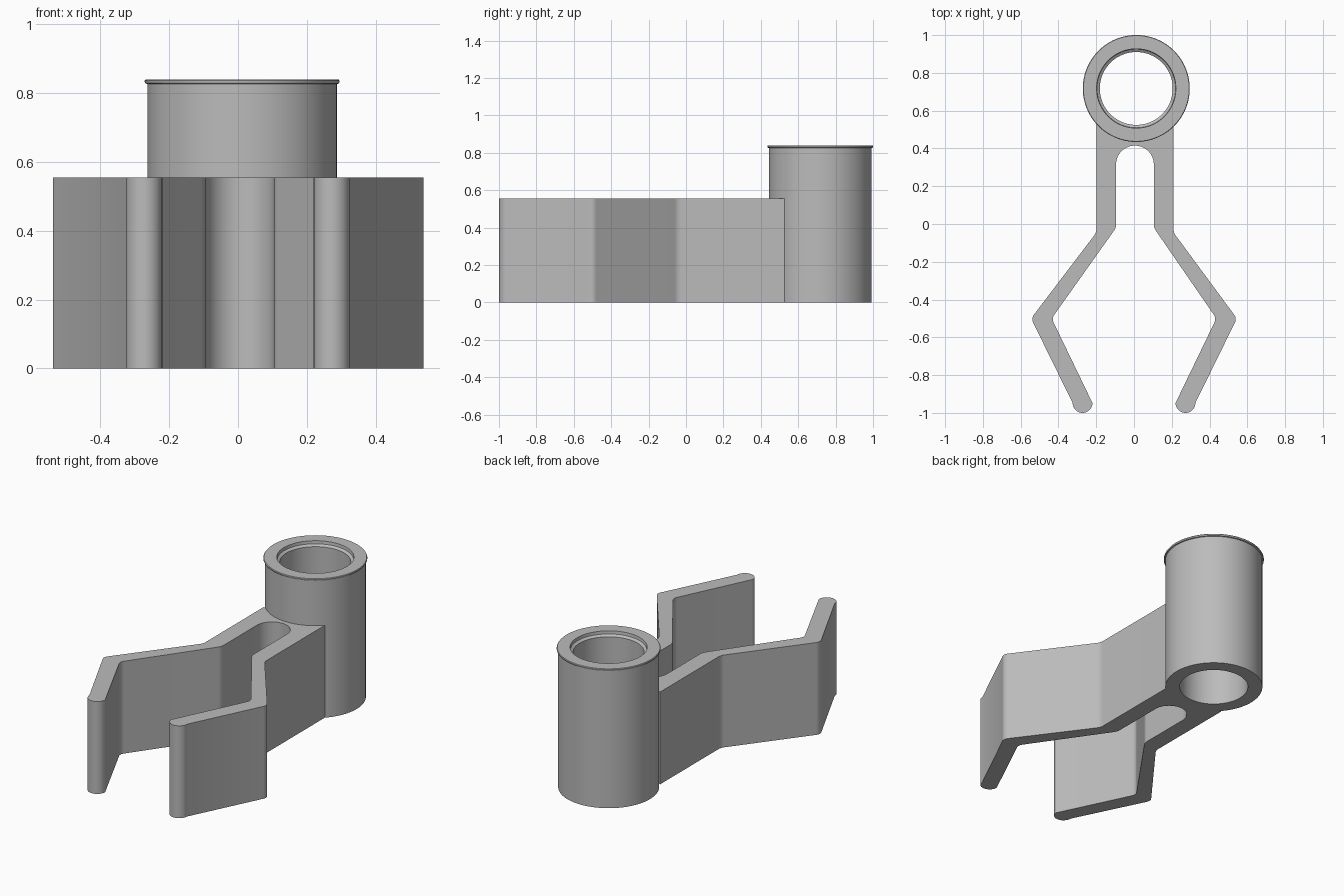
import bpy, bmesh
from math import sin, cos, pi, tan, atan2, hypot, asin
from mathutils import Vector

if "Cube" in bpy.data.objects:
    bpy.data.objects.remove(bpy.data.objects["Cube"])

# Material
grey = bpy.data.materials.new("plain grey")
grey.use_nodes = True
colour = (0.5, 0.5, 0.5, 1)
grey.diffuse_color = colour
grey.node_tree.nodes["Principled BSDF"].inputs["Base Color"].default_value = colour

RING_X, RING_Y, RING_R = 0.012, 0.7175, 0.275
STEM_X, STEM_HALF, SLOT_R = 0.005, 0.204, 0.1
CLIP_H = 0.555


def finish(name, bm, angle):
    bmesh.ops.recalc_face_normals(bm, faces=bm.faces)
    mesh = bpy.data.meshes.new(name)
    bm.to_mesh(mesh)
    bm.free()
    mesh.materials.append(grey)
    obj = bpy.data.objects.new(name, mesh)
    bpy.context.collection.objects.link(obj)
    bpy.ops.object.select_all(action='DESELECT')
    obj.select_set(True)
    bpy.context.view_layer.objects.active = obj
    bpy.ops.object.shade_smooth_by_angle(angle=angle)
    return obj


def arc(cx, cy, r, a0, a1, n):
    return [(cx + r * cos(a0 + (a1 - a0) * i / n),
             cy + r * sin(a0 + (a1 - a0) * i / n)) for i in range(n + 1)]


def fillet(before, corner, after, r, n=8):
    """Round one corner of a path with an arc."""
    c = Vector(corner)
    u = (Vector(before) - c).normalized()
    v = (Vector(after) - c).normalized()
    half = u.angle(v) / 2
    centre = c + (u + v).normalized() * (r / sin(half))
    p, q = c + u * (r / tan(half)) - centre, c + v * (r / tan(half)) - centre
    a0 = atan2(p.y, p.x)
    sweep = (atan2(q.y, q.x) - a0 + pi) % (2 * pi) - pi
    return arc(centre.x, centre.y, r, a0, a0 + sweep, n)


def half_outline(side):
    """Outline of one arm, from the ring round the tip to the slot top."""
    sx = STEM_X * side
    root = (sx + STEM_HALF, 0.529)
    outer_hip, outer_knee = (sx + STEM_HALF, -0.045), (0.545, -0.5)
    outer_tip, inner_tip = (0.325, -0.9475), (0.22, -0.9475)
    inner_knee, inner_hip = (0.436, -0.5), (sx + SLOT_R, -0.02)
    slot = (sx + SLOT_R, 0.315)
    pts = [root]
    pts += fillet(root, outer_hip, outer_knee, 0.06)
    pts += fillet(outer_hip, outer_knee, outer_tip, 0.04)
    pts += arc(0.2725, -0.9475, 0.0525, 0, -pi, 16)
    pts += fillet(inner_tip, inner_knee, inner_hip, 0.04)
    pts += fillet(inner_knee, inner_hip, slot, 0.06)
    pts += arc(sx, slot[1], SLOT_R, 0, pi / 2, 16)
    return [(x * side, y) for x, y in pts]


# Clip: stem with slot and two bent arms
outline = half_outline(1) + half_outline(-1)[-2::-1]
a = asin(STEM_HALF / RING_R)
outline += arc(RING_X, RING_Y, RING_R - 0.003, -pi / 2 - a, -pi / 2 + a, 20)[1:-1]
bm = bmesh.new()
base = bm.faces.new([bm.verts.new((x, y, 0)) for x, y in outline])
top = bmesh.ops.extrude_face_region(bm, geom=[base], use_keep_orig=True)
bmesh.ops.translate(bm, vec=(0, 0, CLIP_H),
                    verts=[g for g in top["geom"] if isinstance(g, bmesh.types.BMVert)])
finish("spring_clip", bm, 0.5)

# Tube: lathed wall with a rounded lip and a stepped bore
profile = [(0.193, 0), (RING_R, 0), (RING_R, 0.826), (0.281, 0.828),
           (0.283, 0.832), (0.283, 0.836), (0.28, 0.84), (0.21, 0.84),
           (0.208, 0.822), (0.193, 0.812)]
SEGMENTS = 96
bm = bmesh.new()
rings = [[bm.verts.new((RING_X + r * cos(2 * pi * i / SEGMENTS),
                        RING_Y + r * sin(2 * pi * i / SEGMENTS), z))
          for i in range(SEGMENTS)] for r, z in profile]
for k, ring in enumerate(rings):
    nxt = rings[(k + 1) % len(rings)]
    for i in range(SEGMENTS):
        j = (i + 1) % SEGMENTS
        bm.faces.new((ring[i], ring[j], nxt[j], nxt[i]))
finish("tube", bm, 0.5)
